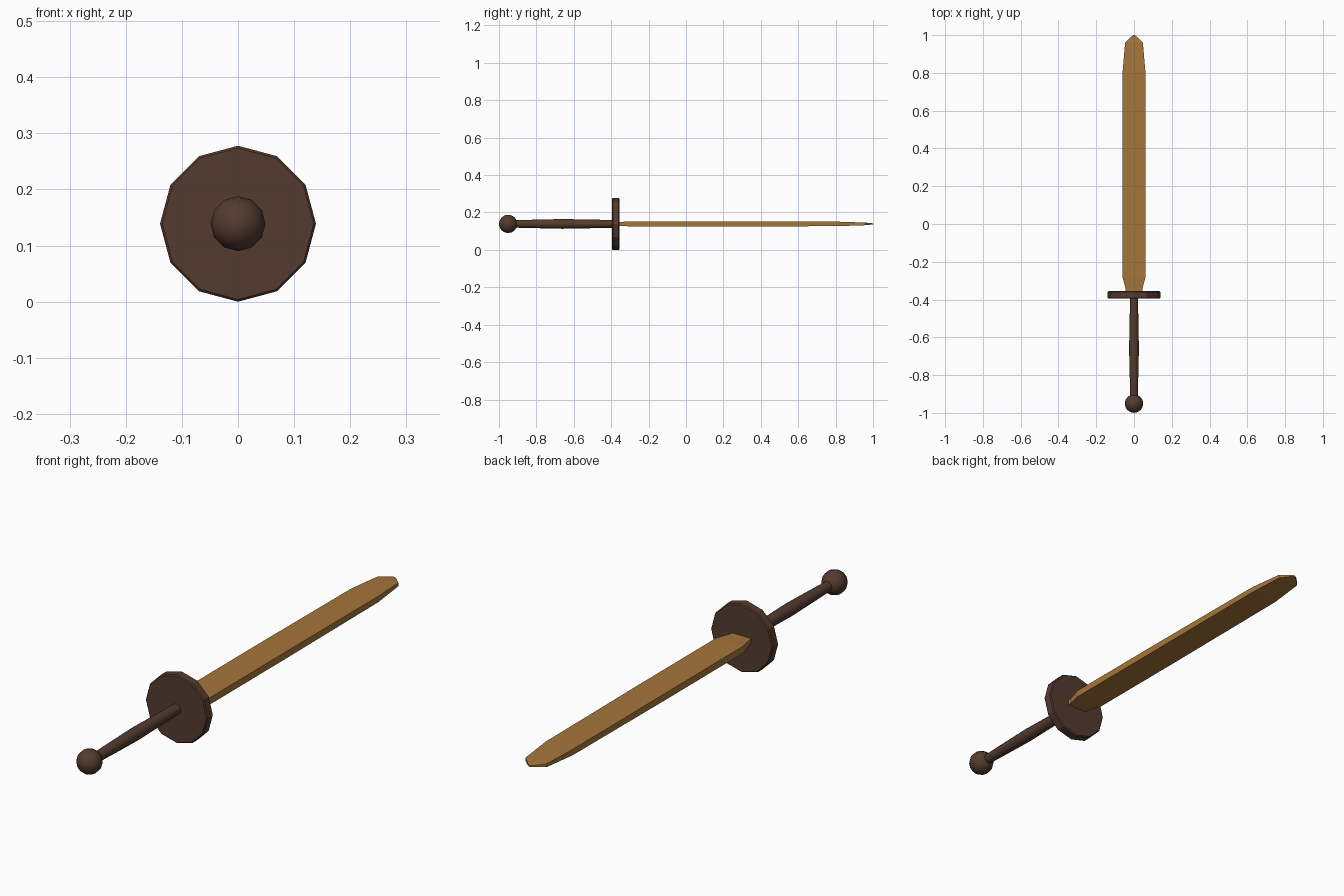
import bpy, bmesh, math
from mathutils import Matrix

if "Cube" in bpy.data.objects:
    bpy.data.objects.remove(bpy.data.objects["Cube"])

Z = 0.139  # height of the sword's axis


def material(name, rgb):
    m = bpy.data.materials.new(name)
    m.diffuse_color = (*rgb, 1)
    m.use_nodes = True
    m.node_tree.nodes["Principled BSDF"].inputs["Base Color"].default_value = m.diffuse_color
    return m


blade_wood = material("light wood", (0.38, 0.18, 0.043))
dark_wood = material("dark wood", (0.088, 0.044, 0.028))


def finish(name, bm, mat, smooth=None):
    bmesh.ops.recalc_face_normals(bm, faces=bm.faces)
    mesh = bpy.data.meshes.new(name)
    bm.to_mesh(mesh)
    bm.free()
    mesh.materials.append(mat)
    ob = bpy.data.objects.new(name, mesh)
    bpy.context.collection.objects.link(ob)
    ob.location.z = Z
    if smooth:
        bpy.ops.object.select_all(action='DESELECT')
        ob.select_set(True)
        bpy.context.view_layer.objects.active = ob
        bpy.ops.object.shade_smooth_by_angle(angle=math.radians(smooth))
    return ob


def loft(name, rings, mat, smooth=None):
    """Bridge equal-sized rings of points and cap both ends."""
    bm = bmesh.new()
    loops = [[bm.verts.new(p) for p in ring] for ring in rings]
    n = len(loops[0])
    for a, b in zip(loops, loops[1:]):
        for i in range(n):
            j = (i + 1) % n
            bm.faces.new((a[i], a[j], b[j], b[i]))
    bm.faces.new(loops[0])
    bm.faces.new(loops[-1])
    return finish(name, bm, mat, smooth)


def circle(y, r, n=12):
    return [(r * math.cos(math.tau * i / n), y, r * math.sin(math.tau * i / n))
            for i in range(n)]


def box_ring(y, w, t):
    return [(-w, y, -t), (w, y, -t), (w, y, t), (-w, y, t)]


# blade: (y, half width, half thickness)
blade = [(-0.355, 0.044, 0.011), (-0.345, 0.044, 0.011), (-0.28, 0.061, 0.014),
         (0.22, 0.061, 0.014), (0.81, 0.060, 0.012), (0.96, 0.047, 0.007),
         (0.988, 0.019, 0.004), (1.0, 0.004, 0.003)]
loft("blade", [box_ring(*s) for s in blade], blade_wood)

# round guard with a thin chamfer
guard = [(-0.395, 0.135), (-0.391, 0.139), (-0.360, 0.139), (-0.356, 0.135)]
loft("guard", [circle(*s) for s in guard], dark_wood)

# grip, slightly swollen in the middle
grip = [(-0.915, 0.020), (-0.77, 0.0235), (-0.66, 0.026), (-0.53, 0.0235), (-0.39, 0.021)]
loft("grip", [circle(*s) for s in grip], dark_wood, 40)

# pommel ball
bm = bmesh.new()
bmesh.ops.create_uvsphere(bm, u_segments=12, v_segments=8, radius=0.049,
                          matrix=Matrix.Translation((0, -0.951, 0)) @ Matrix.Rotation(math.pi / 2, 4, 'X'))
finish("pommel", bm, dark_wood, 60)
